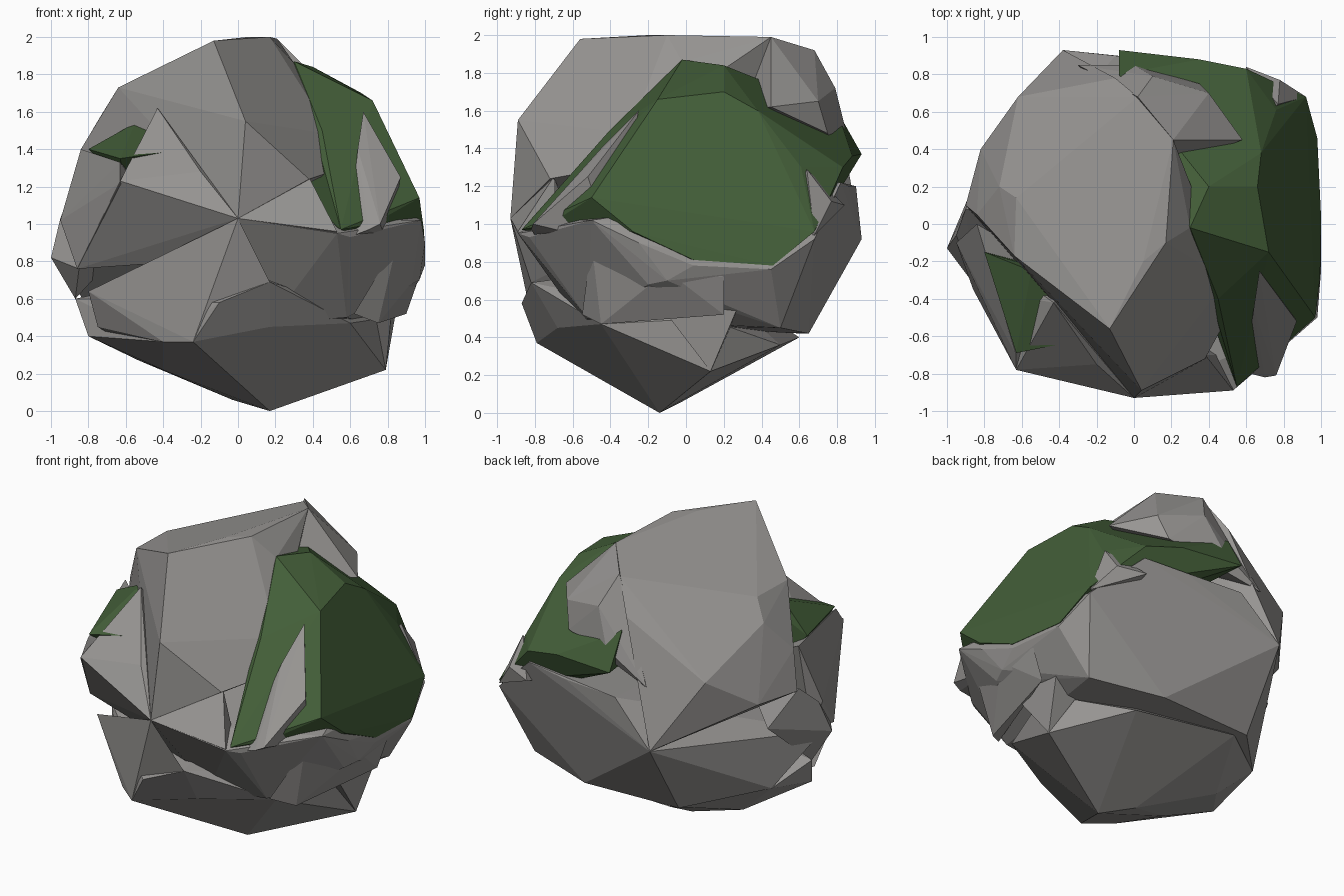
import bpy
import bmesh
from math import radians

# Dark stone and moss colours
stone_mat = bpy.data.materials.new("stone_grey")
stone_mat.diffuse_color = (0.31, 0.30, 0.29, 1)
moss_mat = bpy.data.materials.new("moss_green")
moss_mat.diffuse_color = (0.056, 0.112, 0.040, 1)


def chunk(name, points, mat=stone_mat):
    """Faceted convex stone from a few corner points."""
    bm = bmesh.new()
    for p in points:
        bm.verts.new(p)
    res = bmesh.ops.convex_hull(bm, input=bm.verts[:])
    loose = {g for g in res["geom_interior"] + res["geom_unused"]
             if isinstance(g, bmesh.types.BMVert)}
    bmesh.ops.delete(bm, geom=list(loose), context='VERTS')
    bmesh.ops.dissolve_limit(bm, angle_limit=radians(4),
                             verts=bm.verts[:], edges=bm.edges[:])
    bmesh.ops.recalc_face_normals(bm, faces=bm.faces[:])
    me = bpy.data.meshes.new(name)
    bm.to_mesh(me)
    bm.free()
    me.materials.append(mat)
    ob = bpy.data.objects.new(name, me)
    bpy.context.collection.objects.link(ob)
    return ob


# Upper boulder with the tilted top plate and front ridge
chunk("crown_rock", [
    (-.13, -.56, 1.98), (.05, -.2, 2), (.17, -.1, 2), (.21, .45, 1.99),
    (.02, .68, 1.9), (-.1, .78, 1.7), (-.64, -.17, 1.73), (-.63, .14, 1.73),
    (-.72, .2, 1.6), (-.62, .68, 1.35), (.04, -.89, 1.55), (0, -.93, 1.03),
    (.38, -.72, 1.24), (.5, -.5, 1.28), (.5, -.3, 1.48), (.3, -.02, 1.86),
    (-.38, .93, .92), (-.82, .4, 1.15), (-.84, .05, 1.4), (-.9, .1, 1.15)])

# Back corner block overhanging the moss
chunk("back_block", [
    (.21, .45, 1.99), (.02, .68, 1.92), (.58, .45, 1.62), (.4, .7, 1.65),
    (.1, .79, 1.72), (.44, .44, 1.75), (.35, .75, 1.48), (0, .85, 1.48),
    (-.3, .85, 1.3), (.2, .3, 1.6)])

# Left shoulder with its overhang, and the stone beside it
chunk("left_shoulder", [
    (-.43, -.42, 1.62), (-.63, -.78, 1.23), (-.2, -.75, 1.28), (0, -.93, 1.03),
    (-.28, -.62, .8), (-.86, -.35, .76), (-.3, -.3, 1.3), (-.6, -.3, 1.2)])
chunk("left_side", [
    (-.8, -.15, 1.38), (-.63, -.7, 1.33), (-.63, -.78, 1.22), (-.86, -.35, .76),
    (-.87, -.1, .8), (-.95, -.1, 1.02), (-.4, -.4, 1), (-.5, -.2, 1.2),
    (-.84, 0, 1.4)])
chunk("left_flank", [
    (-1, -.13, .82), (-.95, -.06, 1.03), (-.9, .08, 1.16), (-.82, .3, .95),
    (-.87, -.1, .6), (-.85, -.33, .76), (-.5, 0, 1)])

# Widest band around the middle, undercut at the front right
chunk("middle_rock", [
    (0, -.93, 1.03), (.53, -.89, .95), (.6, -.83, .93), (.98, -.5, 1.02),
    (1, -.25, .9), (1, .04, .78), (.98, .45, .76), (.92, .68, .92),
    (.6, .82, 1.22), (.3, .86, 1.2), (-.1, .9, 1.2), (-.38, .93, .92),
    (-.95, -.1, .82), (-.28, -.62, .8), (.17, -.55, .47), (.58, -.52, .5),
    (.93, -.2, .68), (.97, -.1, .7), (.78, .5, .45), (.3, .65, .42),
    (-.38, .62, .42), (-.78, .2, .5)])

# Light ledge right of the front star point
chunk("front_ledge", [
    (0, -.93, 1.03), (.38, -.7, 1.25), (.53, -.89, .96), (.3, -.6, 1),
    (.5, -.7, .8)])

# Thin fin standing in the moss, and a wedge breaking through it at the back
chunk("right_fin", [
    (.67, -.25, 1.6), (.87, -.52, 1.25), (.76, -.81, 1.0), (.7, -.82, .97),
    (.62, -.8, .94), (.64, -.45, 1.4), (.8, -.4, .9), (.62, -.6, 1.2)])
chunk("back_wedge", [
    (.92, .68, .94), (.77, .64, 1.29), (.78, .77, 1.12), (.6, .84, 1.1),
    (.6, .5, 1)])

# Stones below the middle band
chunk("right_chunk", [
    (.98, -.1, .75), (.97, .2, .72), (.75, -.45, .47), (.82, -.2, .52),
    (.62, -.55, .52), (.85, -.5, .9), (.9, .2, .52), (.99, -.2, .92)])
chunk("right_spur", [
    (.79, .13, .22), (.86, .3, .62), (.82, -.1, .52), (.5, .1, .3),
    (.6, .3, .6)])
chunk("lower_front_rock", [
    (-.8, -.36, .64), (0, -.93, 1.03), (-.62, -.48, .68), (-.24, -.79, .37),
    (-.4, -.66, .37), (-.75, -.3, .45), (-.5, -.3, .3), (.17, -.82, .69),
    (-.3, -.6, .8)])

# Pointed bottom
chunk("base_rock", [
    (.17, -.14, 0), (-.03, -.02, .06), (.79, .13, .22), (.8, .1, .5),
    (-.4, -.2, .22), (-.53, .15, .27), (-.8, -.2, .4), (-.87, -.1, .6),
    (-.24, -.79, .37), (-.4, -.66, .37), (-.1, -.87, .58), (.17, -.82, .69),
    (.17, -.68, .45), (.6, -.45, .47), (-.3, .6, .4), (.4, .5, .36),
    (-.1, .4, .28), (-.78, .2, .5), (0, 0, .8)])

# Moss-covered faces
chunk("right_moss", [
    (.3, -.02, 1.87), (.4, .2, 1.84), (.66, .2, 1.7), (.72, -.15, 1.66),
    (.68, .38, 1.6), (.97, -.5, 1.14), (.995, -.28, .96), (1, .04, .81),
    (.98, .46, .78), (.92, .68, .96), (.76, .61, 1.3), (.6, .83, 1.3),
    (.35, .88, 1.36), (-.08, .93, 1.37), (-.08, .8, 1.6), (.55, -.87, .97),
    (.72, -.72, 1.0), (.45, -.4, 1.5)], moss_mat)
chunk("left_moss", [
    (-.8, -.15, 1.4), (-.63, -.69, 1.35), (-.55, -.25, 1.54), (-.28, -.62, 1.4),
    (-.3, -.3, 1.5), (-.6, -.2, 1.2), (-.6, -.5, 1.2)], moss_mat)
